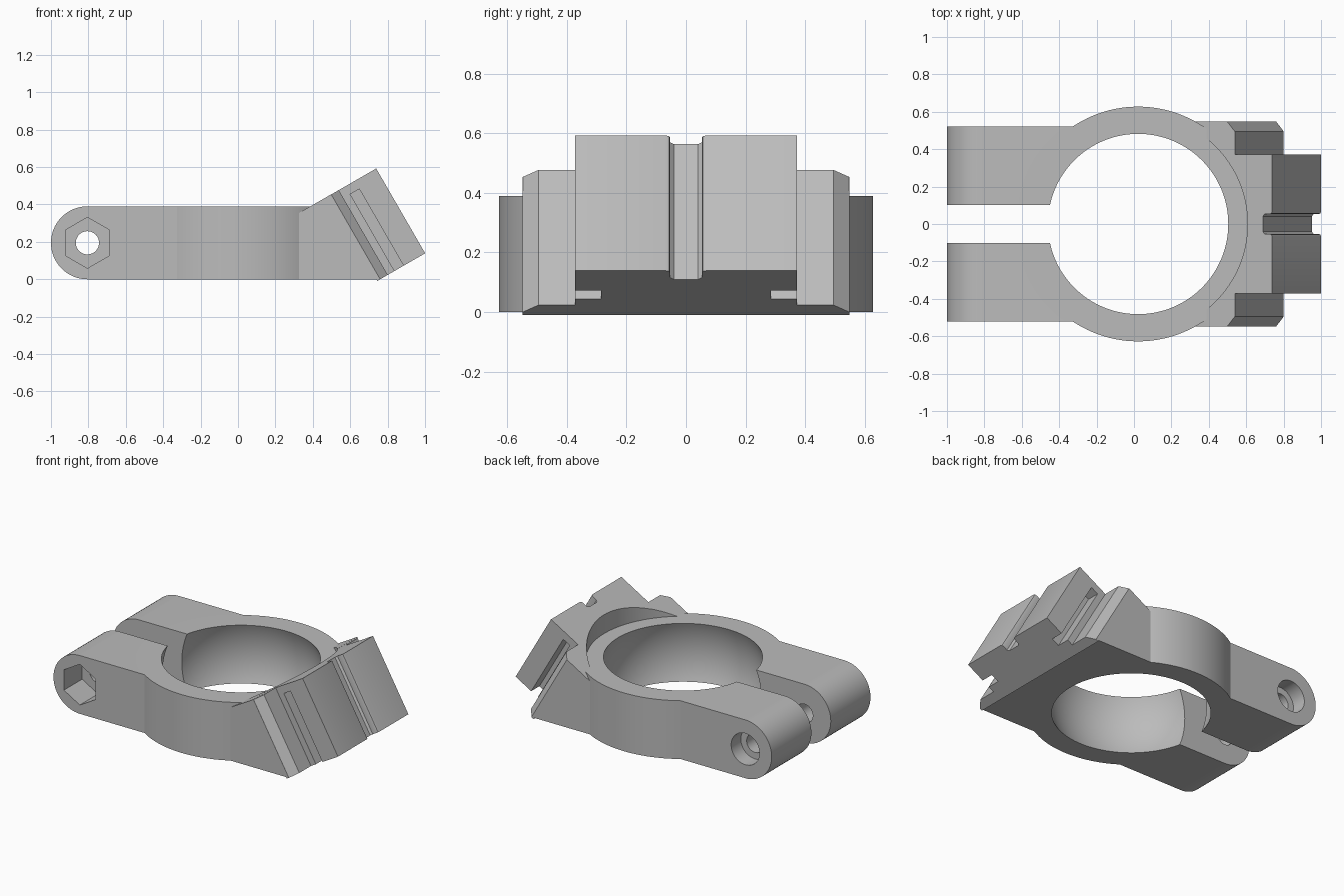
import bpy, bmesh
from math import cos, sin, pi, radians
from mathutils import Vector

if "Cube" in bpy.data.objects:
    bpy.data.objects.remove(bpy.data.objects["Cube"], do_unlink=True)

HEIGHT = 0.39
MID = HEIGHT / 2
RING_X = 0.022
LUG_X = -1 + MID
X, Y, Z = Vector((1, 0, 0)), Vector((0, 1, 0)), Vector((0, 0, 1))
TILT = radians(30)
OUT = Vector((cos(TILT), 0, sin(TILT)))    # mount face normal
RISE = Vector((-sin(TILT), 0, cos(TILT)))  # up along the mount face

grey = bpy.data.materials.new("plain_grey")
grey.use_nodes = True
grey.diffuse_color = (0.5, 0.5, 0.5, 1)
grey.node_tree.nodes["Principled BSDF"].inputs["Base Color"].default_value = (0.5, 0.5, 0.5, 1)


def finish(name, bm):
    bmesh.ops.recalc_face_normals(bm, faces=bm.faces)
    mesh = bpy.data.meshes.new(name)
    bm.to_mesh(mesh)
    bm.free()
    mesh.materials.append(grey)
    obj = bpy.data.objects.new(name, mesh)
    bpy.context.collection.objects.link(obj)
    return obj


def prism(name, points, p, q, along, start, end):
    """Extrude a 2D outline lying on axes p and q along a third axis."""
    bm = bmesh.new()
    face = bm.faces.new([bm.verts.new(p * a + q * b + along * start) for a, b in points])
    moved = bmesh.ops.extrude_face_region(bm, geom=[face])["geom"]
    verts = [v for v in moved if isinstance(v, bmesh.types.BMVert)]
    bmesh.ops.translate(bm, verts=verts, vec=along * (end - start))
    return finish(name, bm)


def arc(cx, cy, r, count, start=0.0, sweep=2 * pi, closed=True):
    steps = count if closed else count - 1
    return [(cx + r * cos(start + sweep * i / steps), cy + r * sin(start + sweep * i / steps))
            for i in range(count)]


def rect(a0, a1, b0, b1):
    return [(a0, b0), (a1, b0), (a1, b1), (a0, b1)]


def combine(target, other, operation):
    mod = target.modifiers.new(operation.lower(), "BOOLEAN")
    mod.operation, mod.solver, mod.object = operation, "EXACT", other
    bpy.ops.object.select_all(action="DESELECT")
    bpy.context.view_layer.objects.active = target
    target.select_set(True)
    bpy.ops.object.modifier_apply(modifier=mod.name)
    bpy.data.objects.remove(other, do_unlink=True)


# Tilted mount: wedge body plus head with chamfered flange and central groove
mount = prism("mount", [(0.2, 0), (0.76, 0), (0.498, 0.454), (0.2, 0.282)], X, Z, Y, -0.548, 0.548)
half = [(0.64, 0.548), (0.658, 0.548), (0.705, 0.495), (0.705, 0.372), (0.936, 0.372),
        (0.936, 0.068), (0.932, 0.057), (0.921, 0.053), (0.89, 0.053), (0.878, 0.041)]
outline = half + [(u, -y) for u, y in reversed(half)]
combine(mount, prism("head", outline, OUT, Y, RISE, -0.38, 0.1435), "UNION")

# Side slots in the head, closed at the top
for side in (-1, 1):
    slot = prism("slot", rect(0.747, 0.803, side * 0.285, side * 0.5), OUT, Y, RISE, -0.6, 0.094)
    combine(mount, slot, "DIFFERENCE")

# Round relief above the ring
combine(mount, prism("relief", arc(RING_X, 0, 0.585, 128), X, Y, Z, 0.3, 1), "DIFFERENCE")

# Ring, clamp lugs and mount merged
clamp = prism("ring_clamp", arc(RING_X, 0, 0.6275, 128), X, Y, Z, 0, HEIGHT)
lug = arc(LUG_X, MID, MID, 33, pi / 2, pi, False) + [(-0.2, 0), (-0.2, HEIGHT)]
combine(clamp, prism("lugs", lug, X, Z, Y, -0.5225, 0.5225), "UNION")
combine(clamp, mount, "UNION")

# Spherical bore
bm = bmesh.new()
bmesh.ops.create_uvsphere(bm, u_segments=128, v_segments=64, radius=0.52)
bmesh.ops.translate(bm, verts=bm.verts, vec=(RING_X, 0, MID))
combine(clamp, finish("bore", bm), "DIFFERENCE")

# Split between the lugs, bolt hole, hex pocket and round counterbore
combine(clamp, prism("split", rect(-1.2, -0.25, -0.1025, 0.1025), X, Y, Z, -0.5, 1), "DIFFERENCE")
for radius, sides, start, end in ((0.062, 48, -1, 1), (0.136, 6, -1, -0.33), (0.105, 48, 0.42, 1)):
    hole = prism("hole", arc(LUG_X, MID, radius, sides, pi / 2), X, Z, Y, start, end)
    combine(clamp, hole, "DIFFERENCE")

bpy.ops.object.select_all(action="DESELECT")
bpy.context.view_layer.objects.active = clamp
clamp.select_set(True)
bpy.ops.object.shade_smooth_by_angle(angle=radians(25))
